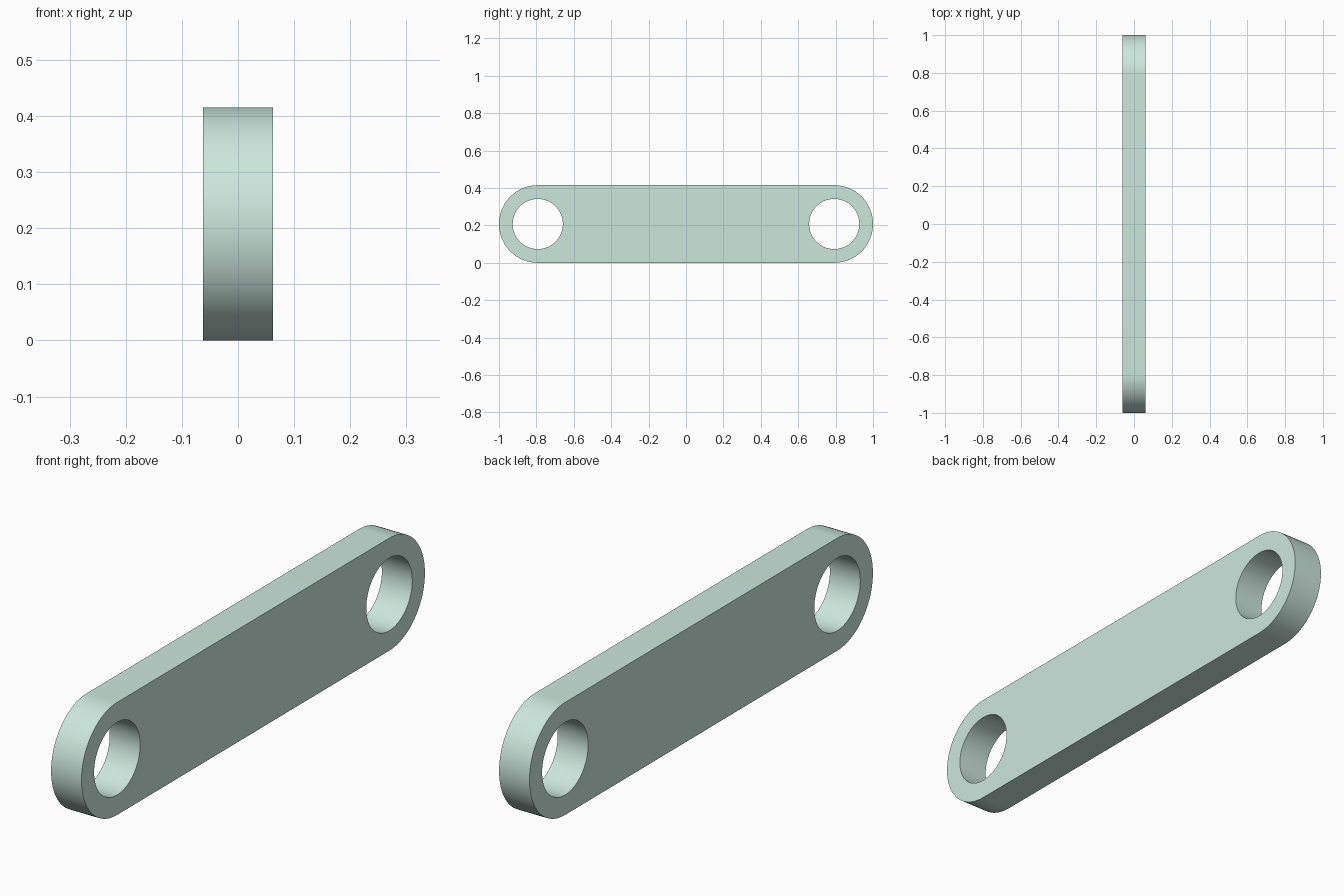
import bpy, bmesh
from math import cos, sin, pi, radians

if "Cube" in bpy.data.objects:
    bpy.data.objects.remove(bpy.data.objects["Cube"])

HALF_T = 0.062      # half thickness along x
R = 0.2075          # end radius, half of the height
HOLE_R = 0.134
CY = 1 - R          # distance of the hole centres from the middle
SEG = 48


def arc(cx, r, start, sweep, n):
    return [(cx + r * cos(start + sweep * i / n), R + r * sin(start + sweep * i / n))
            for i in range(n + 1)]


curve = bpy.data.curves.new("link_plate", "CURVE")
curve.dimensions = "2D"
curve.fill_mode = "BOTH"
curve.extrude = HALF_T


def add_loop(points):
    spline = curve.splines.new("POLY")
    spline.points.add(len(points) - 1)
    for p, (u, v) in zip(spline.points, points):
        p.co = (u, v, 0, 1)
    spline.use_cyclic_u = True


# Rounded outline and the two pin holes
add_loop(arc(CY, R, -pi / 2, pi, SEG) + arc(-CY, R, pi / 2, pi, SEG))
for side in (-1, 1):
    add_loop(arc(side * CY, HOLE_R, 0, 2 * pi, 2 * SEG)[:-1])

# Stand the profile up, with its thickness along x
plate = bpy.data.objects.new("link_plate", curve)
bpy.context.collection.objects.link(plate)
plate.rotation_euler = (radians(90), 0, radians(90))
bpy.context.view_layer.objects.active = plate
plate.select_set(True)
bpy.ops.object.convert(target="MESH")
plate = bpy.context.object
bpy.ops.object.transform_apply(location=True, rotation=True, scale=True)

# Weld walls to faces
bm = bmesh.new()
bm.from_mesh(plate.data)
bmesh.ops.remove_doubles(bm, verts=bm.verts, dist=1e-5)
bmesh.ops.recalc_face_normals(bm, faces=bm.faces)
bm.to_mesh(plate.data)
bm.free()
bpy.ops.object.shade_smooth_by_angle(angle=radians(30))

# Pale green finish
mat = bpy.data.materials.new("pale_green")
mat.diffuse_color = (0.60, 0.80, 0.72, 1)
mat.use_nodes = True
mat.node_tree.nodes["Principled BSDF"].inputs["Base Color"].default_value = mat.diffuse_color
plate.data.materials.clear()
plate.data.materials.append(mat)
